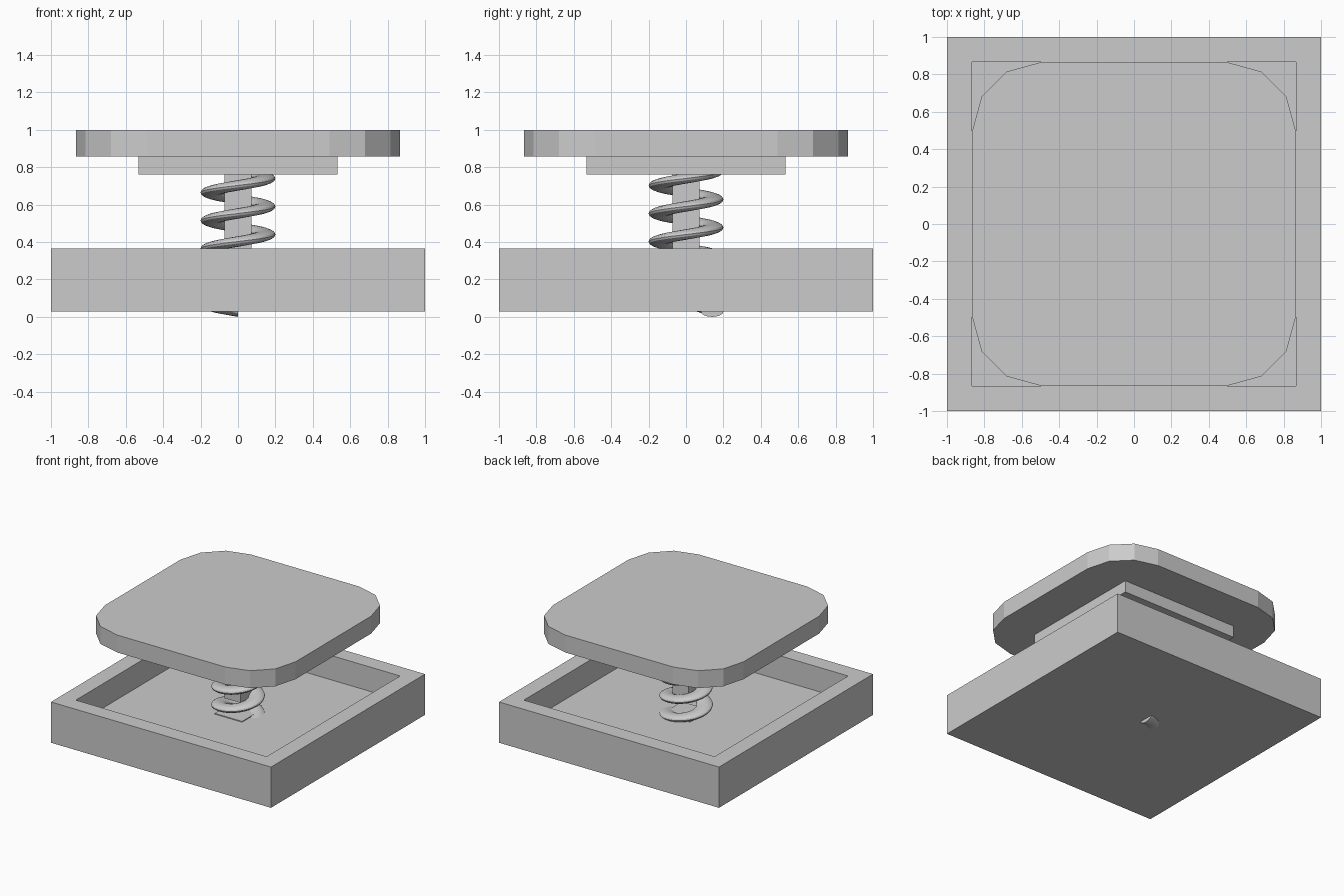
import bpy, bmesh
from math import sin, cos, tau

if "Cube" in bpy.data.objects:
    bpy.data.objects.remove(bpy.data.objects["Cube"])

BOTTOM, RIM, FLOOR = 0.03, 0.365, 0.165


def mesh_object(name, verts, faces):
    mesh = bpy.data.meshes.new(name)
    mesh.from_pydata(verts, [], faces)
    bm = bmesh.new()
    bm.from_mesh(mesh)
    bmesh.ops.recalc_face_normals(bm, faces=bm.faces)
    bm.to_mesh(mesh)
    bm.free()
    obj = bpy.data.objects.new(name, mesh)
    bpy.context.collection.objects.link(obj)
    return obj


def prism(name, outline, z0, z1):
    n = len(outline)
    verts = [(x, y, z) for z in (z0, z1) for x, y in outline]
    faces = [tuple(range(n)), tuple(range(n, 2 * n))]
    faces += [(i, (i + 1) % n, n + (i + 1) % n, n + i) for i in range(n)]
    return mesh_object(name, verts, faces)


def square(h):
    return [(-h, -h), (h, -h), (h, h), (-h, h)]


# Open tray: nested square loops from underside, over the rim, to the floor
loops = [(1, BOTTOM), (1, RIM), (0.867, RIM), (0.867, FLOOR)]
verts = [(x, y, z) for h, z in loops for x, y in square(h)]
faces = [(0, 1, 2, 3), (12, 13, 14, 15)]
for r in range(3):
    for i in range(4):
        j = (i + 1) % 4
        faces.append((r * 4 + i, r * 4 + j, r * 4 + 4 + j, r * 4 + 4 + i))
mesh_object("base_tray", verts, faces)

# Button cap with faceted rounded corners
corner = [(0.867, 0.49), (0.815, 0.68), (0.68, 0.815), (0.49, 0.867)]
outline = []
for _ in range(4):
    outline += corner
    corner = [(-y, x) for x, y in corner]
prism("button_cap", outline, 0.857, 1.0)

# Plate below the cap, guide post and floor pad
prism("cap_plate", square(0.533), 0.76, 0.857)
prism("guide_post", square(0.073), 0.29, 0.76)
prism("floor_pad", square(0.125), 0.15, 0.172)

# Coil spring: flattened round section swept upward from the back
TURNS, STEPS, SIDES = 5, 40, 16
RADIUS, WIDE, TALL, PITCH = 0.14, 0.06, 0.028, 0.15
verts, faces = [], []
count = TURNS * STEPS
for s in range(count + 1):
    a = tau * s / STEPS
    for k in range(SIDES):
        t = tau * k / SIDES
        r = RADIUS + WIDE * cos(t)
        verts.append((-r * sin(a), r * cos(a), TALL + PITCH * s / STEPS + TALL * sin(t)))
for s in range(count):
    for k in range(SIDES):
        m = (k + 1) % SIDES
        b = s * SIDES
        faces.append((b + k, b + m, b + SIDES + m, b + SIDES + k))
faces += [tuple(range(SIDES)), tuple(range(count * SIDES, (count + 1) * SIDES))]
spring = mesh_object("coil_spring", verts, faces)
bpy.context.view_layer.objects.active = spring
spring.select_set(True)
bpy.ops.object.shade_smooth_by_angle()
